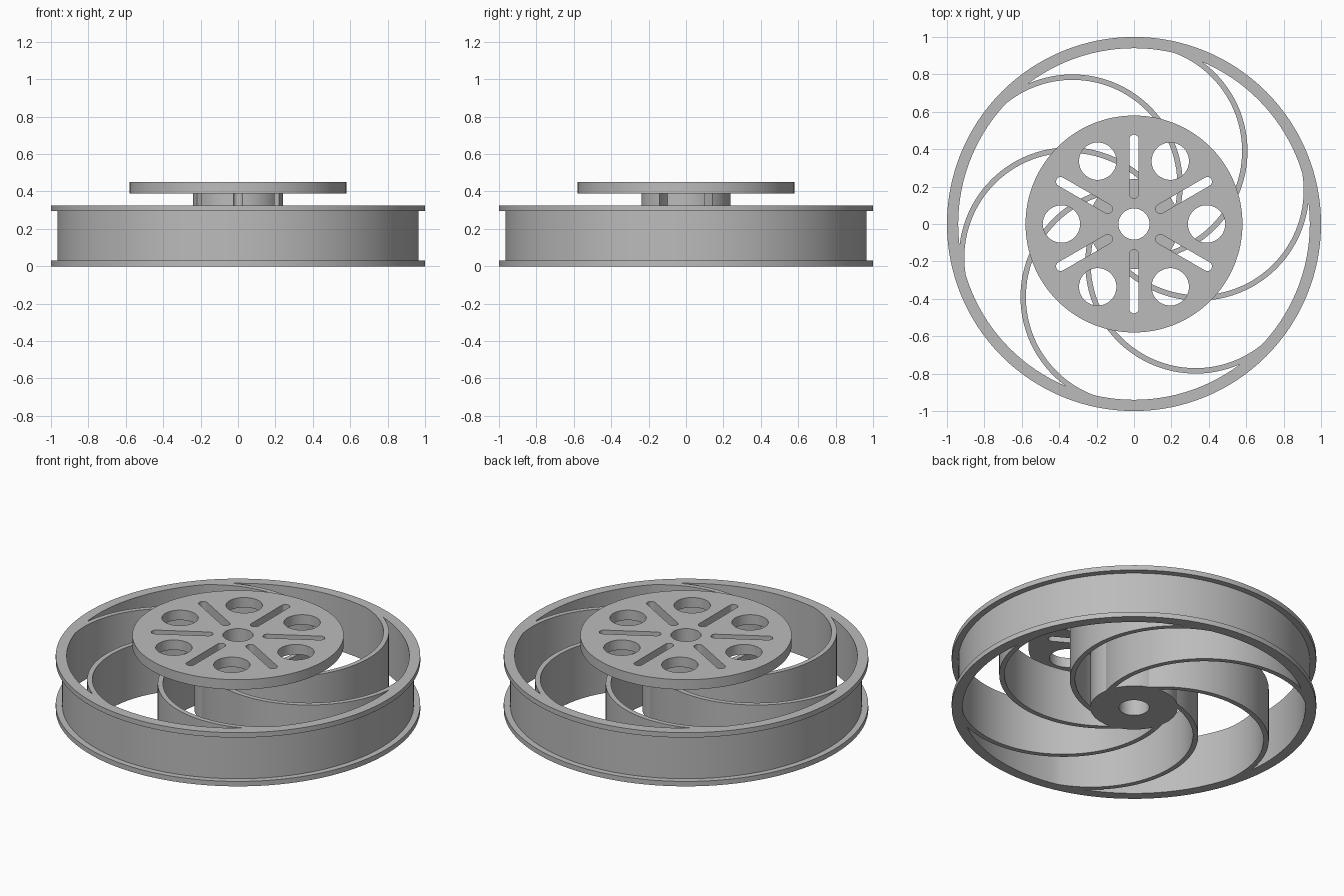
import bpy, bmesh
from math import radians, cos, sin, pi
from mathutils import Vector, Matrix

if "Cube" in bpy.data.objects:
    bpy.data.objects.remove(bpy.data.objects["Cube"])

RIM_TOP = 0.325
BORE, HUB, PLATE = 0.083, 0.24, 0.58

metal = bpy.data.materials.new("plain grey metal")
metal.use_nodes = True
grey = (0.5, 0.5, 0.5, 1)
metal.diffuse_color = grey
metal.node_tree.nodes["Principled BSDF"].inputs["Base Color"].default_value = grey


def make_object(name, bm):
    bmesh.ops.recalc_face_normals(bm, faces=bm.faces)
    mesh = bpy.data.meshes.new(name)
    bm.to_mesh(mesh)
    bm.free()
    mesh.materials.append(metal)
    obj = bpy.data.objects.new(name, mesh)
    bpy.context.collection.objects.link(obj)
    return obj


def lathe(name, profile, steps=128):
    """Spin a closed (radius, z) profile around the z axis."""
    bm = bmesh.new()
    rings = [[bm.verts.new((r * cos(2 * pi * i / steps), r * sin(2 * pi * i / steps), z))
              for r, z in profile] for i in range(steps)]
    for i in range(steps):
        a, b = rings[i], rings[(i + 1) % steps]
        for j in range(len(profile)):
            k = (j + 1) % len(profile)
            bm.faces.new((a[j], b[j], b[k], a[k]))
    return make_object(name, bm)


def radial_prisms(name, outline, z0, z1, start=0):
    """Extrude a flat outline and repeat it six times around the axis."""
    bm = bmesh.new()
    for n in range(6):
        turn = Matrix.Rotation(radians(start + 60 * n), 3, "Z")
        low = [bm.verts.new(turn @ Vector((x, y, z0))) for x, y in outline]
        high = [bm.verts.new(turn @ Vector((x, y, z1))) for x, y in outline]
        bm.faces.new(low)
        bm.faces.new(high)
        for i in range(len(low)):
            k = (i + 1) % len(low)
            bm.faces.new((low[i], low[k], high[k], high[i]))
    return make_object(name, bm)


def arc(cx, cy, r, a0, a1, steps):
    angles = [radians(a0 + (a1 - a0) * i / steps) for i in range(steps + 1)]
    return [(cx + r * cos(a), cy + r * sin(a)) for a in angles]


def combine(target, tool, operation):
    """Apply a boolean and discard the tool."""
    mod = target.modifiers.new("combine", "BOOLEAN")
    mod.operation, mod.object, mod.solver = operation, tool, "EXACT"
    bpy.context.view_layer.objects.active = target
    bpy.ops.object.modifier_apply(modifier=mod.name)
    bpy.data.objects.remove(tool)


def smooth(obj):
    bpy.ops.object.select_all(action="DESELECT")
    obj.select_set(True)
    bpy.context.view_layer.objects.active = obj
    bpy.ops.object.shade_smooth_by_angle(angle=radians(30))


# Rim with a flange at each edge
rim = lathe("rim_with_spokes", [
    (0.94, 0), (1, 0), (1, 0.03), (0.965, 0.03),
    (0.965, 0.295), (1, 0.295), (1, RIM_TOP), (0.94, RIM_TOP)])

# Curved spokes, merging tangentially into the rim
outer = []
for x, y in arc(0.017, 0.39, 0.59, 80, -78, 48):
    p = Vector((x, y))
    outer.append(p * min(1, 0.955 / p.length))
inner = arc(0.017, 0.39, 0.561, -78, 80, 48)
spokes = radial_prisms("spokes", outer + inner, 0, RIM_TOP)
combine(rim, spokes, "UNION")

# Hub with the raised mounting plate
hub = lathe("hub_and_mounting_plate", [
    (BORE, 0), (HUB, 0), (HUB, 0.39), (PLATE, 0.39), (PLATE, 0.45), (BORE, 0.45)])

# Round holes through the plate
holes = radial_prisms("hole_cutters", arc(0.388, 0, 0.1, 0, 351, 39), 0.35, 0.5)
combine(hub, holes, "DIFFERENCE")

# Radial slots through the plate and the hub neck
slot = arc(0.453, 0, 0.025, -90, 90, 8) + arc(0.162, 0, 0.025, 90, 270, 8)
slots = radial_prisms("slot_cutters", slot, RIM_TOP, 0.5, start=30)
combine(hub, slots, "DIFFERENCE")

for part in (rim, hub):
    smooth(part)
